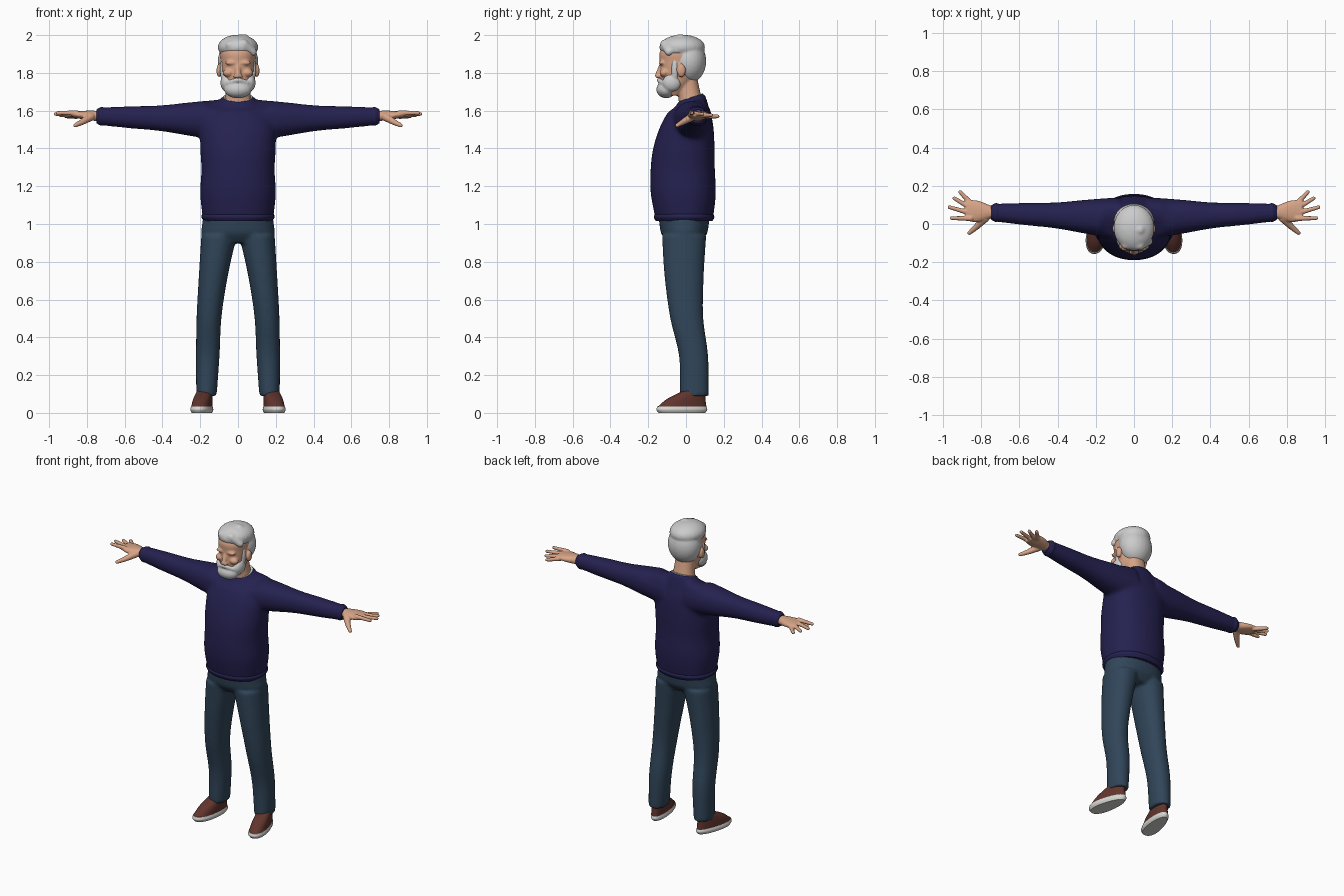
import bpy, bmesh, math
from mathutils import Vector, Matrix

cube = bpy.data.objects.get("Cube")
if cube:
    bpy.data.objects.remove(cube, do_unlink=True)


def material(name, red, green, blue):
    mat = bpy.data.materials.new(name)
    mat.use_nodes = True
    mat.diffuse_color = (red, green, blue, 1)
    shader = mat.node_tree.nodes["Principled BSDF"]
    shader.inputs["Base Color"].default_value = mat.diffuse_color
    return mat


navy = material("navy knit", .018, .015, .08)
denim = material("blue denim", .03, .06, .1)
skin = material("skin", .68, .37, .24)
silver = material("silver hair", .6, .6, .6)
leather = material("brown leather", .12, .035, .026)
white = material("off white", .68, .68, .66)


def sample(keys, t):
    """Smooth value at t (from start to end) through evenly spaced keys."""
    place = t * (len(keys) - 1)
    i = min(int(place), len(keys) - 2)
    f = place - i
    here, there = keys[i], keys[i + 1]
    before = keys[i - 1] if i else here * 2 - there
    after = keys[i + 2] if i + 2 < len(keys) else there * 2 - here
    ease = f * f * (3 - 2 * f)
    bend = (there - before) * (f * (1 - f) ** 2) - (after - here) * (f * f * (1 - f))
    return here * (1 - ease) + there * ease + bend / 2


def squircle(value, power):
    return math.copysign(abs(value) ** (2 / power), value)


def loft(bm, path, widths, depths, steps=20, sides=40, power=2.2, taper=0):
    """Closed skin of oval rings along a path, across either x or z."""
    path = [Vector(point) for point in path]
    run = path[-1] - path[0]
    rings = []
    for step in range(steps + 1):
        t = step / steps
        centre, width, depth = (sample(keys, t) for keys in (path, widths, depths))
        ring = []
        for side in range(sides):
            angle = math.tau * side / sides
            u = squircle(math.cos(angle), power)
            v = squircle(math.sin(angle), power)
            p, q = width * u * (1 - taper * v), depth * v
            offset = (0, p, q) if abs(run.x) > abs(run.z) else (p, q, 0)
            ring.append(bm.verts.new(centre + Vector(offset)))
        rings.append(ring)
    for low, high in zip(rings, rings[1:]):
        for side in range(sides):
            after = (side + 1) % sides
            bm.faces.new((low[side], low[after], high[after], high[side]))
    bm.faces.new(rings[0])
    bm.faces.new(rings[-1])


def blob(bm, centre, radii):
    matrix = Matrix.Translation(centre) @ Matrix.Diagonal((*radii, 1))
    bmesh.ops.create_uvsphere(bm, u_segments=24, v_segments=16, radius=1, matrix=matrix)


def limb(bm, start, end, start_radius, end_radius, steps=10):
    """Rounded tapering rod made of closely spaced balls."""
    start, end = Vector(start), Vector(end)
    for step in range(steps + 1):
        t = step / steps
        radius = start_radius + (end_radius - start_radius) * t
        blob(bm, start.lerp(end, t), (radius, radius, radius))


def mirror(bm):
    everything = bm.verts[:] + bm.edges[:] + bm.faces[:]
    for item in bmesh.ops.duplicate(bm, geom=everything)["geom"]:
        if isinstance(item, bmesh.types.BMVert):
            item.co.x *= -1


def slope_neckline(bm, bottom):
    """Tilt everything near the neck so that it dips towards the front."""
    for vert in bm.verts:
        if abs(vert.co.x) < .15 and vert.co.z > bottom:
            strength = min(1, (vert.co.z - bottom) * 20)
            vert.co.z += (vert.co.y - .05) * strength * .3


def finish(bm, name, mat, voxel=0, smooth=0):
    """Turn the bmesh into an object; a voxel size fuses its volumes together."""
    bmesh.ops.recalc_face_normals(bm, faces=bm.faces[:])
    mesh = bpy.data.meshes.new(name)
    bm.to_mesh(mesh)
    bm.free()
    mesh.materials.append(mat)
    obj = bpy.data.objects.new(name, mesh)
    bpy.context.collection.objects.link(obj)
    if voxel:
        fuse = obj.modifiers.new("Fuse", "REMESH")
        fuse.mode = "VOXEL"
        fuse.voxel_size = voxel
        fuse.use_smooth_shade = True
        soften = obj.modifiers.new("Soften", "SMOOTH")
        soften.factor = .5
        soften.iterations = smooth
    else:
        bpy.ops.object.select_all(action="DESELECT")
        obj.select_set(True)
        bpy.context.view_layer.objects.active = obj
        bpy.ops.object.shade_smooth_by_angle(angle=math.radians(50))


# Sweater: sleeves and torso fused together
bm = bmesh.new()
sleeve = (.11, .09, .068, .058, .046)
loft(bm, path=[(.08, .03, 1.55), (.74, .06, 1.57)], widths=sleeve, depths=sleeve)
mirror(bm)
loft(bm, path=[(0, -.01, 1.03), (0, -.015, 1.355), (0, .03, 1.68)], steps=30,
     widths=(.187, .2, .194, .2, .19, .08), depths=(.153, .172, .17, .16, .13, .066))
slope_neckline(bm, bottom=1.6)
finish(bm, "sweater", navy, voxel=.011, smooth=8)

# Ribbed hem and cuffs
bm = bmesh.new()
loft(bm, path=[(0, -.01, 1.015), (0, -.01, 1.06)], widths=(.18, .194, .185), depths=(.15, .16, .15))
finish(bm, "sweater_hem", navy)
bm = bmesh.new()
cuff = (.043, .049, .036)
loft(bm, path=[(.7, .06, 1.57), (.75, .06, 1.57)], widths=cuff, depths=cuff)
mirror(bm)
finish(bm, "sweater_cuffs", navy)

# Trousers: legs and hips fused together
bm = bmesh.new()
loft(bm, path=[(.1, -.01, .94), (.13, -.01, .73), (.153, .003, .51), (.16, .04, .3), (.167, .045, .09)],
     widths=(.094, .077, .066, .062, .054), depths=(.117, .104, .088, .077, .076), steps=40)
mirror(bm)
loft(bm, path=[(0, -.01, .9), (0, -.01, 1.04)], widths=(.12, .19, .19, .185), depths=(.085, .12, .13, .135))
finish(bm, "trousers", denim, voxel=.01, smooth=5)

# Shoes: leather uppers over pale soles, toes turned out
turn_out = Matrix.Translation((.188, -.022, 0)) @ Matrix.Rotation(.2, 4, "Z")


def shoe_part(name, mat, path, widths, depths):
    bm = bmesh.new()
    loft(bm, path, widths, depths, taper=.16)
    bm.transform(turn_out)
    mirror(bm)
    finish(bm, name, mat)


shoe_part("shoe_uppers", leather, path=[(0, 0, .03), (0, .025, .075), (0, .07, .12)],
          widths=(.05, .046, .037), depths=(.133, .102, .055))
shoe_part("shoe_soles", white, path=[(0, 0, 0), (0, 0, .034)],
          widths=(.047, .054, .05), depths=(.126, .137, .132))

# Hands: palm, four fanned fingers and a thumb
bm = bmesh.new()
loft(bm, path=[(.71, .06, 1.57), (.88, .07, 1.58)], sides=32,
     widths=(.032, .035, .05, .058, .05), depths=(.028, .025, .014))
for i, length in enumerate((.08, .1, .115, .1)):
    knuckle = Vector((.855, .11 - .027 * i, 1.57 + .006 * i))
    angle = math.radians(46 - 15 * i)
    reach = Vector((math.cos(angle), math.sin(angle), 0)) * length
    limb(bm, knuckle, knuckle + reach, .0145, .0105)
thumb_joint = (.825, -.015, 1.54)
limb(bm, (.78, .03, 1.567), thumb_joint, .022, .016)
limb(bm, thumb_joint, (.862, -.047, 1.522), .016, .011)
mirror(bm)
finish(bm, "hands", skin, voxel=.005, smooth=3)

# Head with ears, brow, cheeks, nose and neck
bm = bmesh.new()
blob(bm, centre=(.1, -.025, 1.812), radii=(.014, .024, .036))
blob(bm, centre=(.035, -.128, 1.853), radii=(.034, .016, .012))
blob(bm, centre=(.05, -.115, 1.8), radii=(.03, .025, .022))
blob(bm, centre=(.013, -.147, 1.782), radii=(.012, .013, .01))
mirror(bm)
loft(bm, path=[(0, -.07, 1.68), (0, -.03, 1.83), (0, -.02, 1.98)],
     widths=(.045, .075, .086, .092, .09, .03), depths=(.05, .08, .1, .113, .112, .04))
loft(bm, path=[(0, .035, 1.6), (0, 0, 1.78)], widths=(.08, .066, .06), depths=(.07, .06, .058))
limb(bm, (0, -.132, 1.84), (0, -.149, 1.786), .011, .016)
finish(bm, "head", skin, voxel=.006, smooth=4)

# Hair: crown, back of the head and locks swept across from a side parting
bm = bmesh.new()
blob(bm, centre=(0, -.02, 1.936), radii=(.107, .121, .066))
blob(bm, centre=(0, .014, 1.862), radii=(.107, .093, .118))
for i in range(3):
    parting = Vector((-.045, -.11 + .04 * i, 1.947 + .011 * i))
    crest = parting + Vector((.075, 0, .004))
    thickness = .027 + .003 * i
    limb(bm, parting, crest, thickness * .8, thickness)
    limb(bm, crest, crest + Vector((.048, .02, -.04)), thickness, thickness * .8)
finish(bm, "hair", silver, voxel=.007, smooth=4)

# Beard, sideburns and moustache
bm = bmesh.new()
blob(bm, centre=(.062, -.075, 1.748), radii=(.031, .05, .047))
blob(bm, centre=(.08, -.058, 1.82), radii=(.016, .02, .06))
limb(bm, (.006, -.143, 1.762), (.05, -.122, 1.748), .013, .013)
mirror(bm)
blob(bm, centre=(0, -.105, 1.712), radii=(.073, .052, .046))
finish(bm, "beard", silver, voxel=.006, smooth=4)

# Undershirt collar showing at the neck
bm = bmesh.new()
loft(bm, path=[(0, .027, 1.62), (0, .027, 1.68)], widths=(.08, .081, .077), depths=(.066, .067, .063))
slope_neckline(bm, bottom=1.6)
finish(bm, "undershirt_collar", white)
